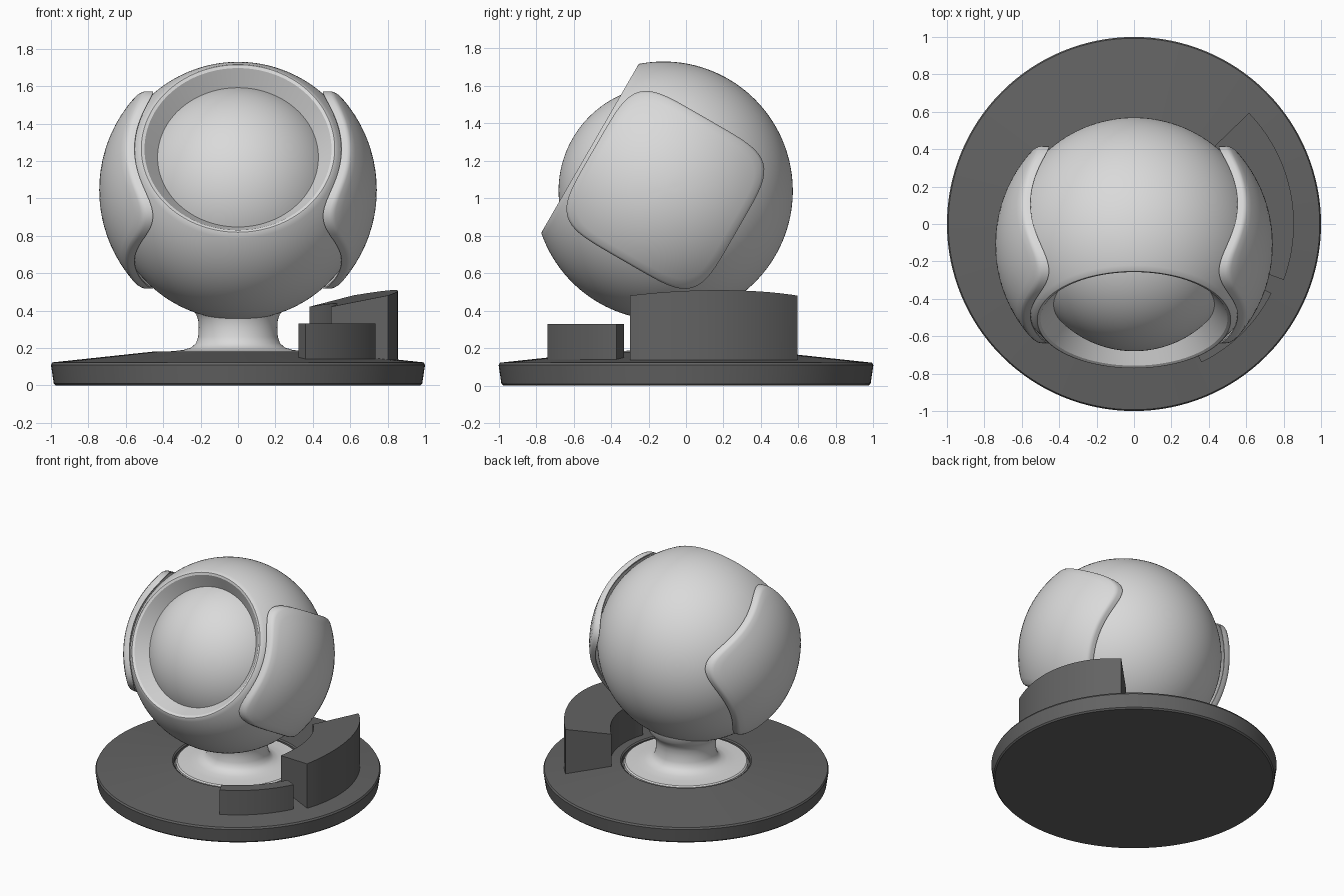
import bpy, bmesh, math
from math import sin, cos, pi, radians, sqrt
from mathutils import Matrix, Vector

cube = bpy.data.objects.get("Cube")
if cube:
    bpy.data.objects.remove(cube)


def material(name, value):
    m = bpy.data.materials.new(name)
    m.use_nodes = True
    color = (value, value, value, 1)
    m.diffuse_color = color
    m.node_tree.nodes["Principled BSDF"].inputs["Base Color"].default_value = color
    return m


light_grey = material("light grey", 0.7)
dark_grey = material("dark grey", 0.125)


def finish(bm, name, mat):
    bmesh.ops.remove_doubles(bm, verts=bm.verts[:], dist=0.0005)
    bmesh.ops.recalc_face_normals(bm, faces=bm.faces[:])
    mesh = bpy.data.meshes.new(name)
    bm.to_mesh(mesh)
    bm.free()
    mesh.materials.append(mat)
    ob = bpy.data.objects.new(name, mesh)
    bpy.context.collection.objects.link(ob)
    bpy.ops.object.select_all(action="DESELECT")
    ob.select_set(True)
    bpy.context.view_layer.objects.active = ob
    bpy.ops.object.shade_smooth_by_angle(angle=radians(30))
    return ob


def lathe(name, profile, mat, matrix=Matrix(), steps=128):
    bm = bmesh.new()
    vs = [bm.verts.new((r, 0, z)) for r, z in profile]
    edges = [bm.edges.new(pair) for pair in zip(vs, vs[1:])]
    bmesh.ops.spin(bm, geom=vs + edges, cent=(0, 0, 0), axis=(0, 0, 1),
                   angle=2 * pi, steps=steps)
    bmesh.ops.transform(bm, matrix=matrix, verts=bm.verts[:])
    return finish(bm, name, mat)


def arc(radius, start, end, n):
    return [(radius * sin(start + (end - start) * i / n),
             radius * cos(start + (end - start) * i / n)) for i in range(n + 1)]


# Base plate with a shallow conical top and a round recess
lathe("base_plate", [(0, 0), (0.975, 0), (0.985, 0.01), (1, 0.11), (0.993, 0.123),
                     (0.46, 0.18), (0.45, 0.173), (0.45, 0.14), (0, 0.14)], dark_grey)

# Dish and flared neck
lathe("neck", [(0, 0.13), (0.435, 0.13), (0.435, 0.172), (0.425, 0.18), (0.35, 0.183),
               (0.29, 0.19), (0.25, 0.203), (0.225, 0.225), (0.213, 0.26), (0.21, 0.31),
               (0.213, 0.35), (0.224, 0.38), (0.24, 0.402), (0.26, 0.425),
               (0.27, 0.47), (0, 0.5)], light_grey)

# Ball: outer shell, tilted round opening, and inner ball in one profile
center = Vector((0, -0.12, 1.04))
R, r_in, rim, seat = 0.69, 0.56, 0.523, 0.43
a_rim, a_seat = math.asin(rim / R), math.asin(seat / r_in)
profile = arc(R, pi, a_rim, 56)
profile += [(rim - 0.006, R * cos(a_rim) + 0.003), (0.5, 0.447)]
profile += arc(r_in, a_seat, 0, 28)
lathe("ball", profile, light_grey,
      Matrix.Translation(center) @ Matrix.Rotation(radians(60), 4, "X"))


# Curved side panels: rounded-square shells just off the ball
def side_panel(name, side, count=128, size=0.44, power=5):
    section = [(i / 10, 0.742) for i in range(10)] + [(0.975, 0.742), (0.993, 0.738), (1, 0.73)]
    section += [(1, 0.707), (0.985, 0.702)] + [(i / 10, 0.702) for i in range(9, -1, -1)]
    bm = bmesh.new()
    rings = []
    for f, radius in section:
        ring = []
        for k in range(count):
            t = 2 * pi * k / count
            d = f * size / (abs(cos(t)) ** power + abs(sin(t)) ** power) ** (1 / power)
            turn = t + radians(60)
            ring.append(bm.verts.new((side * sqrt(radius ** 2 - d ** 2),
                                      center.y + 0.01 + d * cos(turn),
                                      center.z + 0.005 + d * sin(turn))))
        rings.append(ring)
    for a, b in zip(rings, rings[1:]):
        for k in range(count):
            n = (k + 1) % count
            bm.faces.new((a[k], a[n], b[n], b[k]))
    finish(bm, name, light_grey)


side_panel("left_panel", 1)
side_panel("right_panel", -1)


# Curved blocks on the base; the top may slope up outwards
def curved_block(name, r0, r1, start, end, top, slope=0, n=24):
    mid = radians((start + end) / 2)
    bm = bmesh.new()
    loops = []
    for i in range(n + 1):
        t = radians(start + (end - start) * i / n)
        loop = []
        for r, is_top in ((r0, 0), (r1, 0), (r1, 1), (r0, 1)):
            z = top - slope * (r1 - r * cos(t - mid)) if is_top else 0.1
            loop.append(bm.verts.new((r * cos(t), r * sin(t), z)))
        loops.append(loop)
    for a, b in zip(loops, loops[1:]):
        for k in range(4):
            n2 = (k + 1) % 4
            bm.faces.new((a[k], a[n2], b[n2], b[k]))
    bm.faces.new(loops[0])
    bm.faces.new(loops[-1])
    finish(bm, name, dark_grey)


curved_block("tall_block", 0.53, 0.855, -20.5, 44, 0.51, 0.22)
curved_block("low_block", 0.735, 0.823, -64, -26.7, 0.33)
